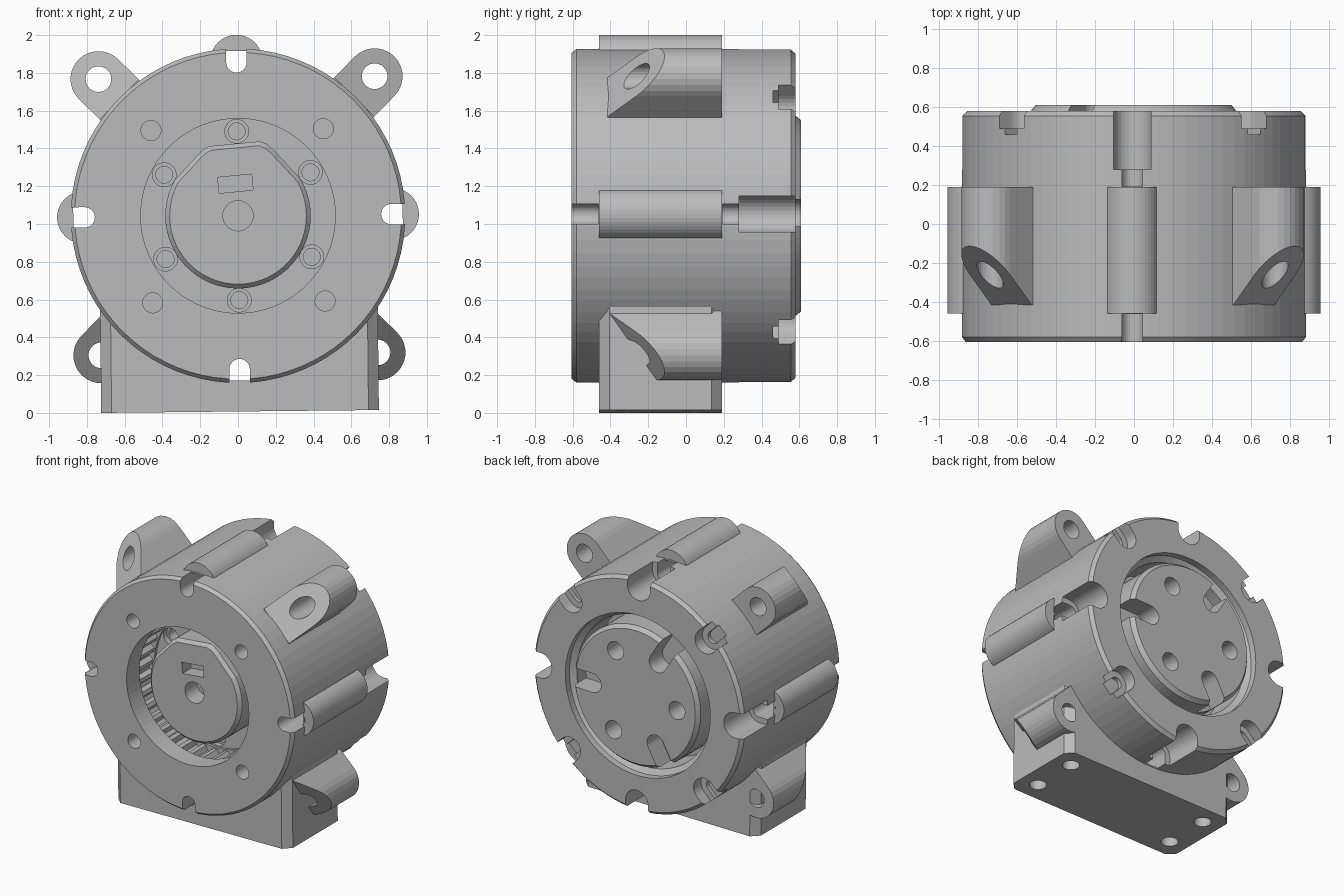
import bpy, bmesh, math
from mathutils import Matrix, Vector

if "Cube" in bpy.data.objects:
    bpy.data.objects.remove(bpy.data.objects["Cube"])

grey = bpy.data.materials.new("housing_grey")
grey.diffuse_color = (0.5, 0.5, 0.5, 1)
grey.use_nodes = True
grey.node_tree.nodes["Principled BSDF"].inputs["Base Color"].default_value = grey.diffuse_color
PI = math.pi
SWAP = Matrix(((1, 0, 0, 0), (0, 0, 1, 0), (0, 1, 0, 0), (0, 0, 0, 1)))


def finish(name, bm):
    bmesh.ops.remove_doubles(bm, verts=bm.verts, dist=1e-5)
    bmesh.ops.recalc_face_normals(bm, faces=bm.faces)
    me = bpy.data.meshes.new(name)
    bm.to_mesh(me)
    bm.free()
    me.materials.append(grey)
    ob = bpy.data.objects.new(name, me)
    bpy.context.collection.objects.link(ob)
    return ob


def prism(name, pts, y0, y1, slope=None):
    """Extrude an (x, z) outline along y; slope(x, z) may tilt the front end."""
    bm = bmesh.new()
    front = [bm.verts.new((x, slope(x, z) if slope else y0, z)) for x, z in pts]
    back = [bm.verts.new((x, y1, z)) for x, z in pts]
    bm.faces.new(front)
    bm.faces.new(back)
    n = len(pts)
    for i in range(n):
        j = (i + 1) % n
        bm.faces.new((front[i], front[j], back[j], back[i]))
    return finish(name, bm)


def lathe(name, prof, segs=80):
    """Turn an (r, y) profile, starting and ending on the axis, around y."""
    bm = bmesh.new()
    vs = [bm.verts.new((r, y, 0)) for r, y in prof]
    es = [bm.edges.new(p) for p in zip(vs, vs[1:])]
    bmesh.ops.spin(bm, geom=vs + es, cent=(0, 0, 0), axis=(0, 1, 0),
                   angle=2 * PI, steps=segs, use_merge=False)
    return finish(name, bm)


def polar(r, t, a):
    """Point at radial distance r and tangential offset t for direction a."""
    a = math.radians(a)
    return (r * math.cos(a) - t * math.sin(a), r * math.sin(a) + t * math.cos(a))


def circle(rad, r=0, a=0, n=28):
    return [polar(r + rad * math.cos(2 * PI * i / n), rad * math.sin(2 * PI * i / n), a)
            for i in range(n)]


def u_shape(half, rc, flat, a, n=14):
    """Round end centred at rc, square end at radius flat."""
    s = 1 if rc > flat else -1
    arc = [(-PI / 2 + PI * i / n) for i in range(n + 1)]
    pts = [(flat, -half)] + [(rc + s * half * math.cos(t), half * math.sin(t)) for t in arc]
    return [polar(r, t, a) for r, t in pts + [(flat, half)]]


def volume(me):
    bm = bmesh.new()
    bm.from_mesh(me)
    v = bm.calc_volume(signed=True)
    bm.free()
    return v


def evaluate(target, tool, op, solver):
    m = target.modifiers.new("b", 'BOOLEAN')
    m.operation, m.solver, m.object = op, solver, tool
    bpy.context.view_layer.update()
    dg = bpy.context.evaluated_depsgraph_get()
    me = bpy.data.meshes.new_from_object(target.evaluated_get(dg))
    target.modifiers.clear()
    return me


def boolean(target, tool, op='DIFFERENCE'):
    """Join or cut, keeping the attempt whose volume adds up best."""
    va, vb = volume(target.data), volume(tool.data)
    best = None
    for solver, nudge in (('MANIFOLD', 0), ('EXACT', 0), ('MANIFOLD', 1), ('EXACT', 1)):
        if nudge:
            tool.data.transform(Matrix.Rotation(.0008, 4, 'Y'))
        common = volume(evaluate(target, tool, 'INTERSECT', solver))
        me = evaluate(target, tool, op, solver)
        want = va - common if op == 'DIFFERENCE' else va + vb - common
        err = abs(volume(me) - want)
        if not -1e-5 < common < vb + 1e-4 or len(me.polygons) < 4:
            err += 10
        if op == 'DIFFERENCE' and common < 1e-6:
            err += 5
        if best is None or err < best[0]:
            best = (err, me)
        if err < 1e-4:
            break
    target.data = best[1]
    bpy.data.objects.remove(tool)


# Drum housing
body = lathe("housing", [(0, -.605), (.865, -.605), (.885, -.58),
                         (.885, .555), (.862, .58), (0, .58)])

# Corner ears with a slanted front and a bolt hole
for a in (45, 135, 225, 315):
    d = Vector(polar(1, 0, a))
    ear = prism("ear", u_shape(.148, 1.034, .75, a), 0, .19,
                lambda x, z: -.41 + (Vector((x, z)).dot(d) - .885))
    boolean(ear, prism("cut", circle(2), -1, -.415))
    boolean(ear, prism("cut", circle(.068, 1.034, a), -1, 1))
    boolean(body, ear, 'UNION')

# Foot block with chamfered upright corners and four bolt holes
X, Y0, Y1, c = .735, -.46, .19, .055
foot_pts = [(-X, Y0 + c), (-X + c, Y0), (X - c, Y0), (X, Y0 + c),
            (X, Y1 - c), (X - c, Y1), (-X + c, Y1), (-X, Y1 - c)]
foot = prism("foot", foot_pts, -1.036, -.45)
foot.data.transform(SWAP)
foot.data.flip_normals()
boolean(body, foot, 'UNION')
for x in (-.593, .593):
    for y in (-.312, .042):
        hole = prism("cut", circle(.06), -1.2, -.8)
        hole.data.transform(Matrix.Translation((x, y, 0)) @ SWAP)
        hole.data.flip_normals()
        boolean(body, hole)

# Side lugs, their through holes and the open grooves at both ends
for a in (0, 90, 180, 270):
    if a != 270:
        boolean(body, prism("lug", circle(.138, .82, a, 40), -.46, .19), 'UNION')
    boolean(body, prism("cut", u_shape(.054, .812, .872, a), -1, 1))
    boolean(body, prism("cut", u_shape(.0535, .8125, .957 if a == 270 else 1.1, a), -1, -.463))
    boolean(body, prism("cut", u_shape(.0535, .8125, .957 if a == 270 else 1.1, a), .193, .4))
    boolean(body, prism("cut", u_shape(.096, .82, 1.12, a), .28, .9))

# Diagonal screw holes in the front and stepped pockets in the rear rim
for a in (45, 135, 225, 315):
    boolean(body, prism("cut", circle(.053, .645, a), -1, -.3))
    boolean(body, prism("cut", u_shape(.09, .80, 1.1, a), .49, 1))
    boolean(body, prism("cut", u_shape(.045, .80, 1.11, a), .46, .9))

# Front bore, inner ring gear and rear bore
boolean(body, lathe("cut", [(0, -.8), (.515, -.8), (.515, -.25), (0, -.25)]))
teeth = 36
star = []
for i in range(teeth):
    for f, r in ((0, .525), (.2, .56), (.5, .56), (.7, .525)):
        star.append(polar(r, 0, (i + f) * 360 / teeth + .7))
boolean(body, prism("cut", star, -.45, -.27))
boolean(body, lathe("cut", [(0, .8), (.61, .8), (.61, .53), (.57, .50), (.57, .25), (0, .25)]))

# Stepped screw recesses on the floor of the front bore
for a in range(30, 390, 60):
    boolean(body, prism("cut", circle(.063, .447, a + .3, 20), -.5, -.21))
    boolean(body, prism("cut", circle(.045, .447, a + .3, 20), -.45, -.1))

# Front hub: round below, with a slightly tilted flat top
outline = [polar(.385, 0, 150 + 240 * i / 40) for i in range(41)]
outline += [(.19, .35), (.155, .38), (.12, .393), (-.15, .37), (-.19, .345)]
bm = bmesh.new()
rings = []
for k, y in ((1, -.2), (1, -.5), (.94, -.525)):
    rings.append([bm.verts.new((x * k, y, z * k)) for x, z in outline])
bm.faces.new(rings[0])
bm.faces.new(rings[2])
for r0, r1 in zip(rings, rings[1:]):
    for i in range(len(r0)):
        j = (i + 1) % len(r0)
        bm.faces.new((r0[i], r0[j], r1[j], r1[i]))
hub = finish("front_hub", bm)
boolean(hub, prism("cut", circle(.08), -1, -.38))
key = [(x - .012, z + .17) for x, z in
       (polar(.09, -.042, 5), polar(.09, .042, 5), polar(-.09, .042, 5), polar(-.09, -.042, 5))]
boolean(hub, prism("cut", key, -1, -.42))

# Rear rotor plate with three round holes and three edge slots
rotor = lathe("rear_plate", [(0, .2), (.53, .2), (.53, .58), (.505, .61), (0, .61)])
for a in (0, 120, 240):
    boolean(rotor, prism("cut", circle(.068, .35, a + 61), .42, 1))
    boolean(rotor, prism("cut", u_shape(.072, .36, .8, a + 1), .45, 1))

# Set on the ground with the slight tilt of the assembly
place = Matrix.Translation((0, 0, 1.0435)) @ Matrix.Rotation(math.radians(-.6), 4, 'Y')
for ob in (body, hub, rotor):
    ob.data.transform(place)
